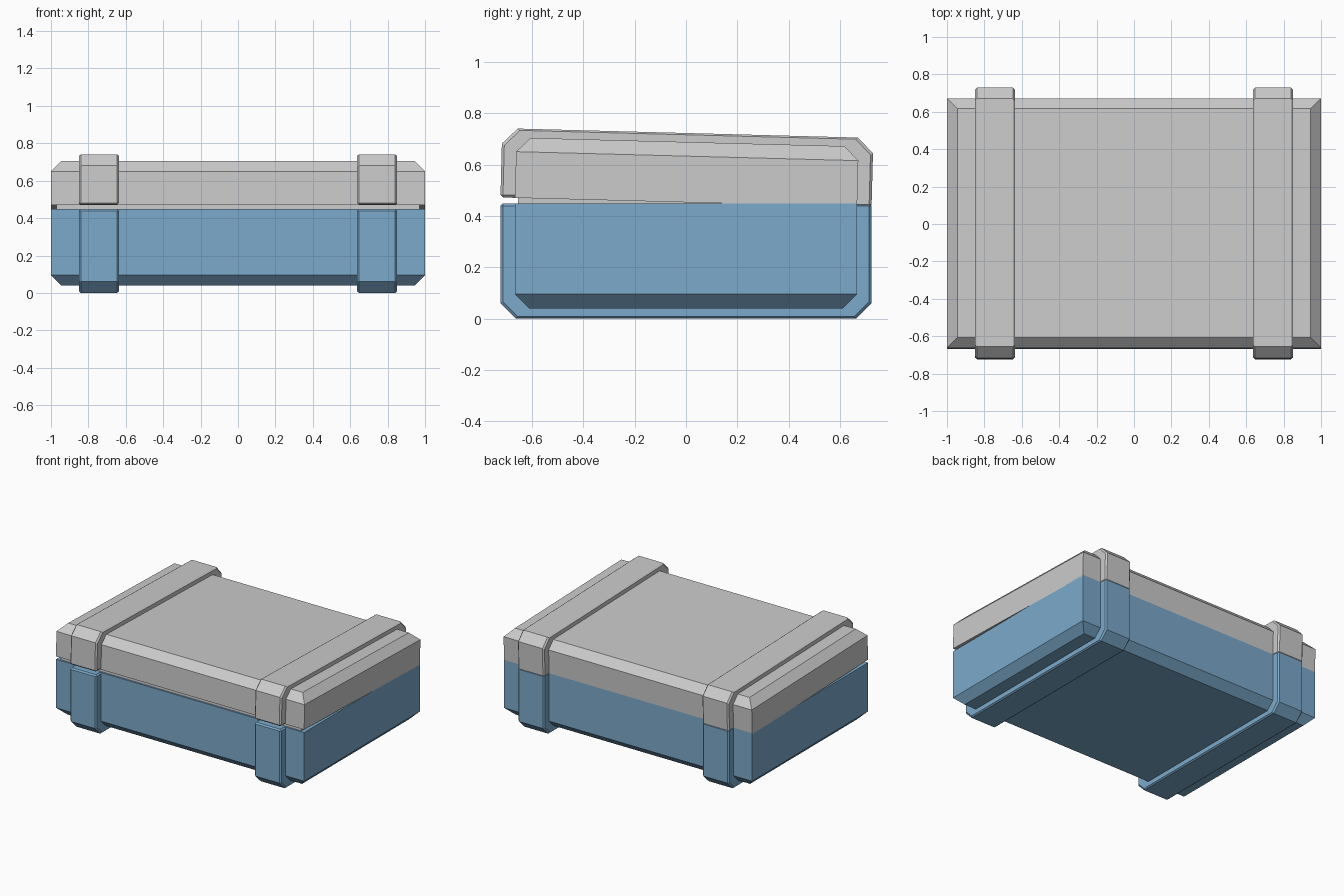
import bpy, bmesh
from mathutils import Matrix

if "Cube" in bpy.data.objects:
    bpy.data.objects.remove(bpy.data.objects["Cube"])

HX, HY = 1.0, 0.667          # body half sizes
BAND_Y = 0.7235              # band half depth
BAND_X0, BAND_X1 = 0.637, 0.85
CH = 0.055                   # chamfer size
WALL = 0.04

blue = bpy.data.materials.new("blue_paint")
blue.diffuse_color = (0.2, 0.4, 0.6, 1)
blue.use_nodes = True
blue.node_tree.nodes["Principled BSDF"].inputs["Base Color"].default_value = blue.diffuse_color


def finish(bm, name, placement, mat):
    bm.transform(placement)
    bmesh.ops.recalc_face_normals(bm, faces=bm.faces)
    me = bpy.data.meshes.new(name)
    bm.to_mesh(me)
    bm.free()
    ob = bpy.data.objects.new(name, me)
    bpy.context.collection.objects.link(ob)
    if mat:
        me.materials.append(mat)
    return ob


def shell(name, h, placement, mat):
    """Hollow chamfered tray, rim at local z = 0, closed end at z = h."""
    bm = bmesh.new()
    rings = []
    for inset, z in ((CH, h), (0, h - CH), (0, 0), (WALL, 0), (WALL, h - CH), (CH + WALL, h - WALL)):
        x, y = HX - inset, HY - inset
        rings.append([bm.verts.new(p) for p in ((-x, -y, z), (x, -y, z), (x, y, z), (-x, y, z))])
    for a, b in zip(rings, rings[1:]):
        for i in range(4):
            j = (i + 1) % 4
            bm.faces.new((a[i], a[j], b[j], b[i]))
    bm.faces.new(rings[0])
    bm.faces.new(rings[-1])
    return finish(bm, name, placement, mat)


def band(name, side, h, body_h, placement, mat):
    """U-shaped strap wrapped around one half of the case."""
    bm = bmesh.new()
    iy, ih = HY - 0.015, body_h - 0.015
    outer = [(BAND_Y, 0), (BAND_Y, h - 0.06), (BAND_Y - 0.06, h)]
    inner = [(iy, 0), (iy, ih - CH), (iy - CH, ih)]
    outer += [(-y, z) for y, z in reversed(outer)]
    inner += [(-y, z) for y, z in reversed(inner)]
    grid = []
    for x in (BAND_X0 * side, BAND_X1 * side):
        grid.append([[bm.verts.new((x, y, z)) for y, z in line] for line in (outer, inner)])
    (o0, i0), (o1, i1) = grid
    for a, b in ((o0, o1), (i0, i1), (o0, i0), (o1, i1)):
        for k in range(5):
            bm.faces.new((a[k], a[k + 1], b[k + 1], b[k]))
    for k in (0, 5):
        bm.faces.new((o0[k], o1[k], i1[k], i0[k]))
    ob = finish(bm, name, placement, mat)
    mod = ob.modifiers.new("edge_bevel", 'BEVEL')
    mod.width = 0.01
    mod.segments = 1
    mod.limit_method = 'ANGLE'
    mod.angle_limit = 1.05


def lip(name, z0, z1, placement):
    """Sealing frame inside the lid rim."""
    bm = bmesh.new()
    rings = []
    for inset, z in ((0, z0), (0, z1), (0.03, z1), (0.03, z0)):
        x, y = HX - 0.03 - inset, HY - 0.012 - inset
        rings.append([bm.verts.new(p) for p in ((-x, -y, z), (x, -y, z), (x, y, z), (-x, y, z))])
    for a, b in zip(rings, rings[1:] + rings[:1]):
        for i in range(4):
            j = (i + 1) % 4
            bm.faces.new((a[i], a[j], b[j], b[i]))
    finish(bm, name, placement, None)


# base is the tray turned upside down; the lid is tilted slightly open at the front
base_m = Matrix.Translation((0, 0, 0.449)) @ Matrix.Diagonal((1, 1, -1, 1))
lid_m = Matrix.Translation((0, 0, 0.453)) @ Matrix.Rotation(-0.0263, 4, 'X')

shell("case_base", 0.409, base_m, blue)
shell("case_lid", 0.235, lid_m, None)
lip("lid_lip", -0.03, 0.03, lid_m)

# straps, left and right
for side, label in ((-1, "left"), (1, "right")):
    band("base_band_" + label, side, 0.449, 0.409, base_m, blue)
    band("lid_band_" + label, side, 0.27, 0.235, lid_m, None)
